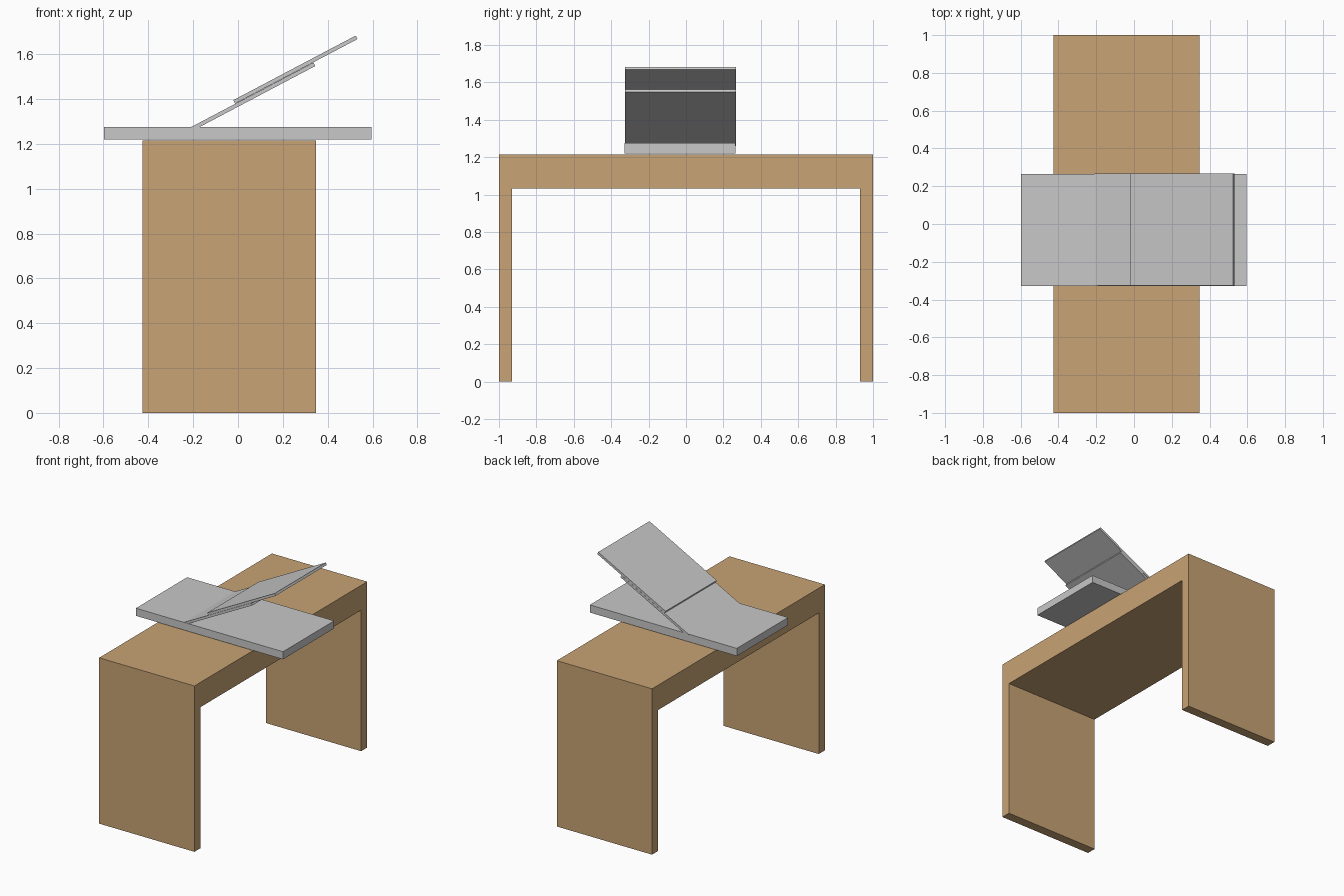
import bpy, math
from mathutils import Vector

if "Cube" in bpy.data.objects:
    bpy.data.objects.remove(bpy.data.objects["Cube"])


def material(name, rgb):
    m = bpy.data.materials.new(name)
    m.diffuse_color = (*rgb, 1.0)
    m.use_nodes = True
    m.node_tree.nodes["Principled BSDF"].inputs["Base Color"].default_value = m.diffuse_color
    return m


wood = material("warm wood", (0.578, 0.366, 0.178))
grey = material("light grey", (0.578, 0.578, 0.578))


def box(name, lo, hi, mat):
    """Axis-aligned box between two corners."""
    lo, hi = Vector(lo), Vector(hi)
    bpy.ops.mesh.primitive_cube_add(size=1, location=(lo + hi) / 2)
    ob = bpy.context.object
    ob.name = name
    ob.scale = hi - lo
    bpy.ops.object.transform_apply(location=False, rotation=False, scale=True)
    ob.data.materials.append(mat)
    return ob


# Desk: thick top between two full-height slab legs
box("desk_top", (-0.425, -0.93, 1.033), (0.347, 0.93, 1.215), wood)
box("front_leg", (-0.425, -1.0, 0), (0.347, -0.93, 1.215), wood)
box("back_leg", (-0.425, 0.93, 0), (0.347, 1.0, 1.215), wood)

# Flat base lying across the desk
box("device_base", (-0.597, -0.329, 1.22), (0.595, 0.264, 1.276), grey)

# Two sliding screen panels, tilted about y
TILT = math.radians(27.8)
ALONG = Vector((math.cos(TILT), 0, math.sin(TILT)))
NORMAL = Vector((-math.sin(TILT), 0, math.cos(TILT)))
LENGTH, THICK = 0.617, 0.0175


def panel(name, top_x, top_z):
    """Tilted plate given its lower corner on the upper surface."""
    ob = box(name, (-LENGTH / 2, -0.2965, -THICK / 2),
             (LENGTH / 2, 0.2965, THICK / 2), grey)
    ob.rotation_euler = (0, -TILT, 0)
    ob.location = (Vector((top_x, -0.0295, top_z))
                   + ALONG * LENGTH / 2 - NORMAL * THICK / 2)


panel("lower_screen_panel", -0.209, 1.275)
panel("upper_screen_panel", -0.021, 1.395)
